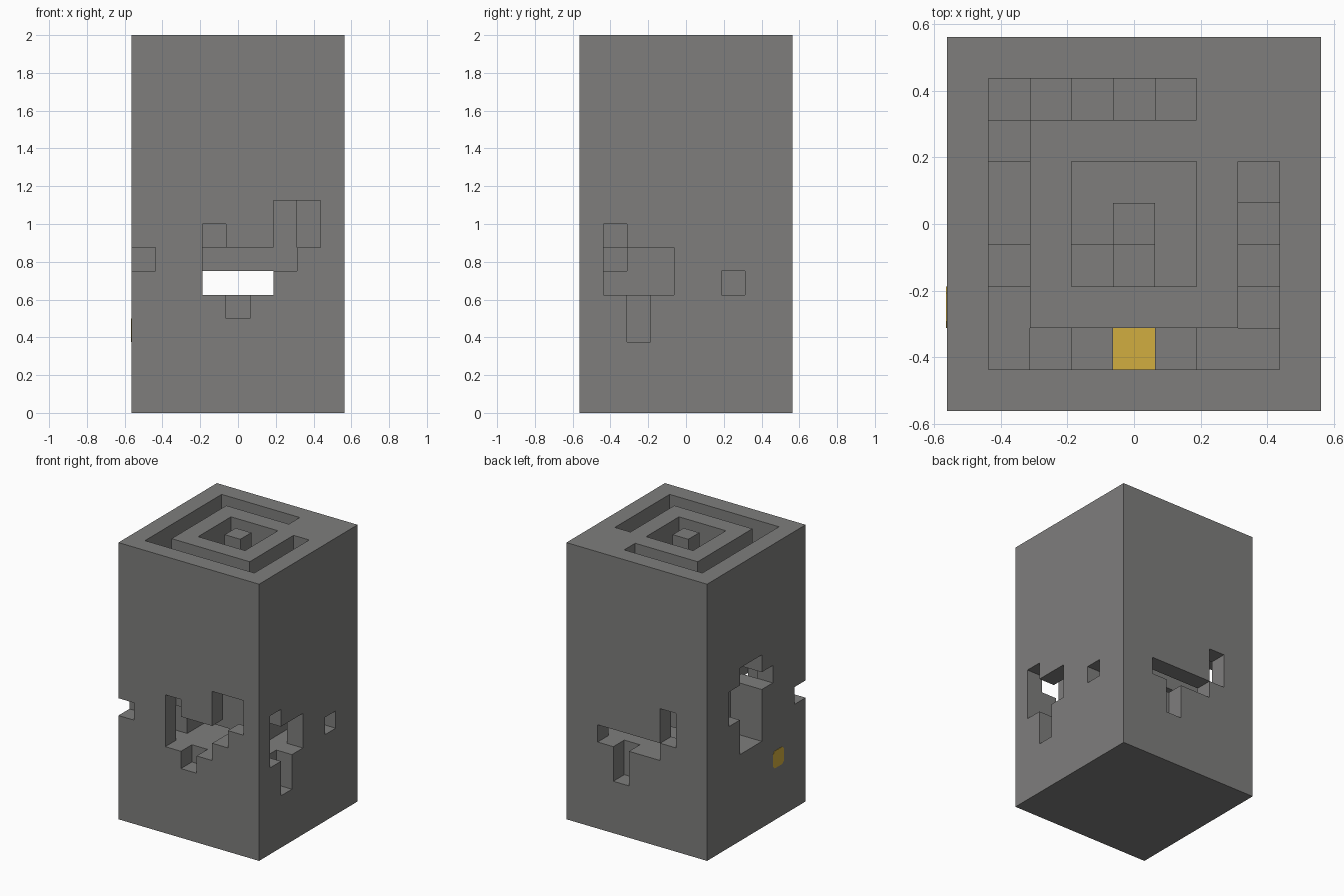
import bpy, bmesh
from mathutils import Vector

cube = bpy.data.objects.get("Cube")
if cube:
    bpy.data.objects.remove(cube, do_unlink=True)

UNIT = 0.125
WIDE, TALL = 9, 16
ORIGIN = Vector((-WIDE / 2, -WIDE / 2, 0))


def make_material(name, color):
    mat = bpy.data.materials.new(name)
    mat.use_nodes = True
    mat.diffuse_color = color
    mat.node_tree.nodes["Principled BSDF"].inputs["Base Color"].default_value = color
    return mat


grey = make_material("stone_grey", (0.21, 0.208, 0.204, 1))
gold = make_material("gold", (0.64, 0.42, 0.05, 1))


def box(xs, ys, zs):
    """Cells in inclusive ranges; a single number means one layer."""
    spans = [(s, s) if isinstance(s, int) else s for s in (xs, ys, zs)]
    rx, ry, rz = [range(a, b + 1) for a, b in spans]
    return {(x, y, z) for x in rx for y in ry for z in rz}


# Solid block
full = (0, WIDE - 1)
cells = box(full, full, (0, TALL - 1))

# Inner passage around a solid middle, with a straight tunnel through it
cells -= box((1, 7), (1, 7), (5, 8)) - box((2, 6), (2, 6), (5, 8))
cells -= box((3, 5), full, 5)
cells -= box(2, (2, 3), (7, 8)) | box(1, (4, 5), 9)
cells |= box(6, 1, 5) | box(3, 1, 7) | box(1, 3, (5, 7))

# Front openings
for x, zs in ((3, (5, 7)), (4, (4, 6)), (5, (5, 6)), (6, (6, 8)), (7, (7, 8))):
    cells -= box(x, 0, zs)
# Back openings
cells -= box((3, 6), 8, 5) | box(2, 8, (6, 7)) | box(5, 8, (3, 4))
# Left side openings (+x)
for y, zs in ((1, (5, 7)), (2, (3, 6)), (3, (5, 6)), (6, 5)):
    cells -= box(8, y, zs)
# Right side openings (-x)
cells -= box(0, (4, 5), (5, 9)) | box(0, (3, 6), 8) | box(0, 6, 7)
# Corner notch
cells -= box(0, 0, 6)

# Stepped spiral trench in the top
path = [(x, 7) for x in range(5, 0, -1)] + [(1, y) for y in range(6, 0, -1)]
path += [(x, 1) for x in range(2, 8)] + [(7, y) for y in range(2, 6)]
floors = [15, 14, 13, 12, 11, 12, 11, 11, 10, 11, 11,
          10, 11, 10, 11, 12, 12, 11, 12, 13, 14]
for (x, y), floor in zip(path, floors):
    cells -= box(x, y, (floor, TALL - 1))

# Square pit around the central post
pit = box((3, 5), (3, 5), (10, TALL - 1)) - box(4, 4, (10, TALL - 1))
cells -= pit | box(3, 3, 9)
cells |= box(4, 3, (10, 11))

gold_cell = (4, 1, 9)


def add_object(name, bm, materials):
    mesh = bpy.data.meshes.new(name)
    bm.to_mesh(mesh)
    bm.free()
    for mat in materials:
        mesh.materials.append(mat)
    obj = bpy.data.objects.new(name, mesh)
    bpy.context.collection.objects.link(obj)
    return obj


# Skin the exposed sides of the cells
bm = bmesh.new()
for cell in cells:
    for axis in range(3):
        for sign in (-1, 1):
            n = Vector((0, 0, 0))
            n[axis] = sign
            if tuple(int(c + d) for c, d in zip(cell, n)) in cells:
                continue
            u = Vector((0, 0, 0))
            u[(axis + 1) % 3] = 0.5
            v = n.cross(u)
            mid = Vector(cell) + Vector((0.5, 0.5, 0.5)) + n * 0.5 + ORIGIN
            corners = (mid - u - v, mid + u - v, mid + u + v, mid - u + v)
            face = bm.faces.new([bm.verts.new(c * UNIT) for c in corners])
            face.material_index = int(cell == gold_cell)
bmesh.ops.remove_doubles(bm, verts=bm.verts, dist=0.001)
bmesh.ops.dissolve_limit(bm, angle_limit=0.01, verts=bm.verts, edges=bm.edges,
                         delimit={'MATERIAL'})
add_object("maze_block", bm, (grey, gold))

# Gold marker on the right side, with clipped corners
bm = bmesh.new()
bmesh.ops.create_cube(bm, size=1)
bmesh.ops.scale(bm, vec=(0.006, UNIT, UNIT), verts=bm.verts)
long_edges = [e for e in bm.edges if abs(e.verts[0].co.x - e.verts[1].co.x) > 0.001]
bmesh.ops.bevel(bm, geom=long_edges, offset=0.02, segments=1, affect='EDGES')
marker = add_object("side_marker", bm, (gold,))
marker.location = (ORIGIN + Vector((0, 2.5, 3.5))) * UNIT
